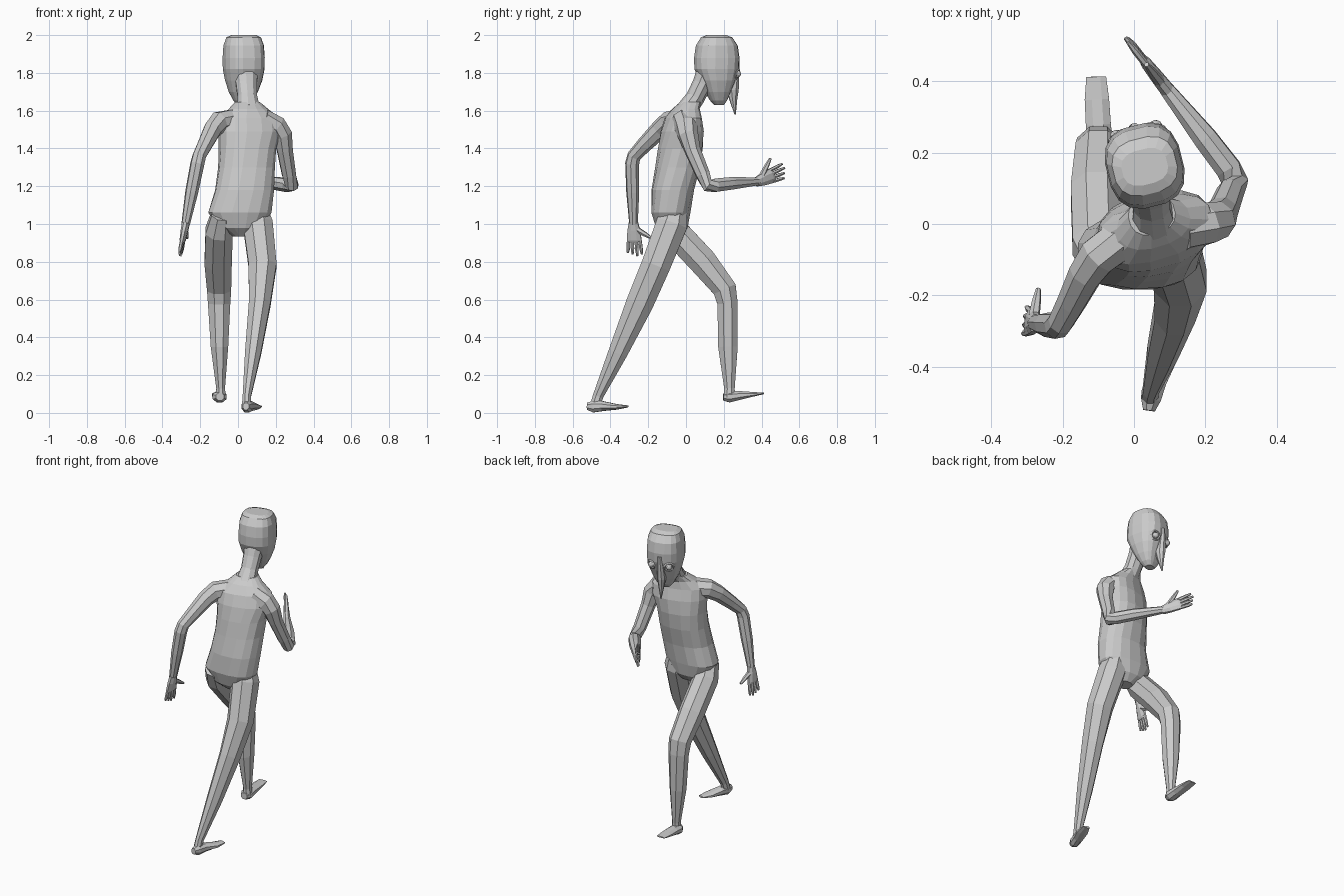
import bpy, bmesh, math
from mathutils import Vector, Matrix


def loft(name, rings):
    """Skin a list of equally sized point rings and cap both ends."""
    bm = bmesh.new()
    vs = [[bm.verts.new(p) for p in r] for r in rings]
    n = len(vs[0])
    for a, b in zip(vs, vs[1:]):
        for i in range(n):
            j = (i + 1) % n
            bm.faces.new((a[i], a[j], b[j], b[i]))
    bm.faces.new(vs[0])
    bm.faces.new(vs[-1])
    bmesh.ops.recalc_face_normals(bm, faces=bm.faces[:])
    me = bpy.data.meshes.new(name)
    bm.to_mesh(me)
    bm.free()
    ob = bpy.data.objects.new(name, me)
    bpy.context.collection.objects.link(ob)
    return ob


def ring(c, u, v, n, power=1.0):
    """Ellipse (power 1) or rounded square (power < 1) around c."""
    pts = []
    for i in range(n):
        a = 2 * math.pi * (i + 0.5) / n
        x, y = math.cos(a), math.sin(a)
        pts.append(Vector(c) + u * math.copysign(abs(x) ** power, x)
                   + v * math.copysign(abs(y) ** power, y))
    return pts


def stack(name, rows, n, power):
    """Horizontal sections: (z, cx, cy, half x, half y, yaw in degrees)."""
    rings = []
    for z, cx, cy, hx, hy, yaw in rows:
        m = Matrix.Rotation(math.radians(yaw), 3, 'Z')
        rings.append(ring((cx, cy, z), m @ Vector((hx, 0, 0)),
                          m @ Vector((0, hy, 0)), n, power))
    return loft(name, rings)


def tube(name, path, ref=(1, 0, 0), n=8):
    """Sections square to a path: (x, y, z, half along ref, half across)."""
    pts = [Vector(p[:3]) for p in path]
    rings = []
    for i, p in enumerate(path):
        t = Vector((0, 0, 0))
        if i > 0:
            t += (pts[i] - pts[i - 1]).normalized()
        if i < len(pts) - 1:
            t += (pts[i + 1] - pts[i]).normalized()
        t.normalize()
        r = Vector(ref)
        u = (r - t * r.dot(t)).normalized()
        rings.append(ring(pts[i], u * p[3], t.cross(u) * p[-1], n))
    return loft(name, rings)


def hand(side, wrist, tip, spread, thumb):
    """Flat palm, four fingers fanned along spread, and a thumb."""
    w, t, s = Vector(wrist), Vector(tip), Vector(spread).normalized()
    at = lambda k, off=0: w.lerp(t, k) + s * off
    tube(side + "_palm", [(*at(-.05), .026, .022), (*at(.2), .036, .02),
                          (*at(.5), .042, .016), (*at(.56), .038, .012)], s)
    for i in range(4):
        k = i - 1.5
        end = 1 - .05 * abs(k - .5)
        tube(f"{side}_finger_{i + 1}",
             [(*at(.48, k * .02), .010), (*at(.78, k * .023), .010),
              (*at(end, k * .025), .006)], s, 6)
    b, h = at(.18, .02), Vector(thumb)
    tube(side + "_thumb", [(*b, .016), (*b.lerp(h, .55), .013), (*h, .007)],
         (.3, .5, .8), 6)


# torso and neck
stack("torso", [
    (.935, .02, -.07, .05, .045, 0), (.98, .01, -.075, .12, .085, 0),
    (1.06, .01, -.08, .17, .105, 0), (1.18, .035, -.07, .157, .112, 4),
    (1.30, .045, -.045, .15, .116, 8), (1.40, .05, -.03, .152, .115, 12),
    (1.49, .06, -.02, .168, .105, 16), (1.56, .06, -.015, .165, .085, 17),
    (1.61, .055, .0, .105, .066, 17), (1.645, .05, .025, .066, .054, 16),
], 16, .85)
tube("neck", [(.055, .0, 1.60, .065, .055), (.05, .05, 1.67, .054, .05),
              (.045, .085, 1.74, .058, .052), (.04, .12, 1.82, .07, .06)], n=10)

# head, turned slightly to one side
YAW = 14
stack("head", [
    (2.0, .03, .16, .065, .05, YAW), (1.988, .03, .162, .09, .08, YAW),
    (1.945, .03, .163, .104, .108, YAW), (1.88, .03, .163, .108, .118, YAW),
    (1.82, .03, .162, .107, .115, YAW), (1.76, .03, .166, .096, .093, YAW),
    (1.70, .028, .168, .076, .066, YAW), (1.655, .027, .172, .052, .044, YAW),
    (1.63, .025, .175, .03, .025, YAW),
], 16, .75)
stack("beak_nose", [
    (1.86, .003, .268, .014, .016, YAW), (1.79, .003, .258, .02, .025, YAW),
    (1.71, .004, .247, .027, .033, YAW), (1.66, .003, .250, .018, .022, YAW),
    (1.58, .0, .260, .003, .004, YAW)], 8, 1)

# eyes with raised rims
turn = Matrix.Rotation(math.radians(YAW), 4, 'Z')
for label, s in (("left", -1), ("right", 1)):
    loc = Vector((.03, .163, 0)) + turn @ Vector((s * .056, .098, 1.795))
    rot = (math.radians(78), 0, math.radians(YAW - s * 25))
    bpy.ops.mesh.primitive_torus_add(major_segments=12, minor_segments=4,
                                     major_radius=.027, minor_radius=.006,
                                     location=loc, rotation=rot)
    bpy.context.object.name = label + "_eye_rim"
    bpy.ops.mesh.primitive_uv_sphere_add(segments=10, ring_count=6, radius=.02,
                                         location=loc, rotation=rot)
    bpy.context.object.name = label + "_eye"

# trailing leg
tube("right_leg", [
    (.09, -.05, 1.10, .06, .06), (.105, -.075, 1.0, .085, .09),
    (.13, -.16, .78, .08, .083), (.115, -.245, .58, .062, .078),
    (.08, -.36, .32, .046, .055), (.047, -.465, .09, .024, .03),
    (.045, -.48, .04, .026, .03)])
tube("right_foot", [
    (.042, -.523, .035, .018, .02), (.047, -.49, .034, .031, .034),
    (.062, -.44, .036, .032, .028), (.09, -.37, .032, .036, .016),
    (.108, -.31, .034, .022, .006)])

# leading leg
tube("left_leg", [
    (-.085, -.12, 1.05, .06, .06), (-.10, -.06, .96, .078, .08),
    (-.105, .09, .80, .078, .08), (-.10, .205, .655, .069, .068),
    (-.10, .22, .58, .064, .058), (-.098, .222, .35, .05, .056),
    (-.092, .23, .13, .025, .03), (-.09, .23, .08, .028, .032)])
tube("left_foot", [
    (-.095, .198, .085, .022, .022), (-.097, .23, .085, .04, .032),
    (-.10, .28, .092, .038, .026), (-.104, .35, .098, .037, .014),
    (-.106, .413, .103, .03, .004)])

# forward arm, bent at the elbow
tube("right_arm", [
    (.13, -.02, 1.55, .06), (.20, .0, 1.515, .062), (.235, .012, 1.47, .055),
    (.248, .035, 1.39, .044), (.27, .09, 1.26, .039), (.285, .115, 1.205, .037),
    (.265, .155, 1.205, .038), (.20, .24, 1.215, .036),
    (.09, .38, 1.225, .022)], (.6, .8, .1))
hand("right", (.09, .38, 1.225), (-.025, .525, 1.285), (.1, -.25, 1),
     (.035, .447, 1.347))

# rear arm, swung back
tube("left_arm", [
    (-.03, -.04, 1.55, .06), (-.10, -.09, 1.54, .058), (-.135, -.14, 1.50, .05),
    (-.175, -.22, 1.42, .042), (-.205, -.275, 1.36, .037),
    (-.215, -.285, 1.32, .038), (-.245, -.282, 1.17, .035),
    (-.277, -.278, 1.0, .023)], (.8, -.5, .1))
hand("left", (-.277, -.278, 1.0), (-.308, -.27, .83), (.15, 1, 0),
     (-.268, -.182, .925))
